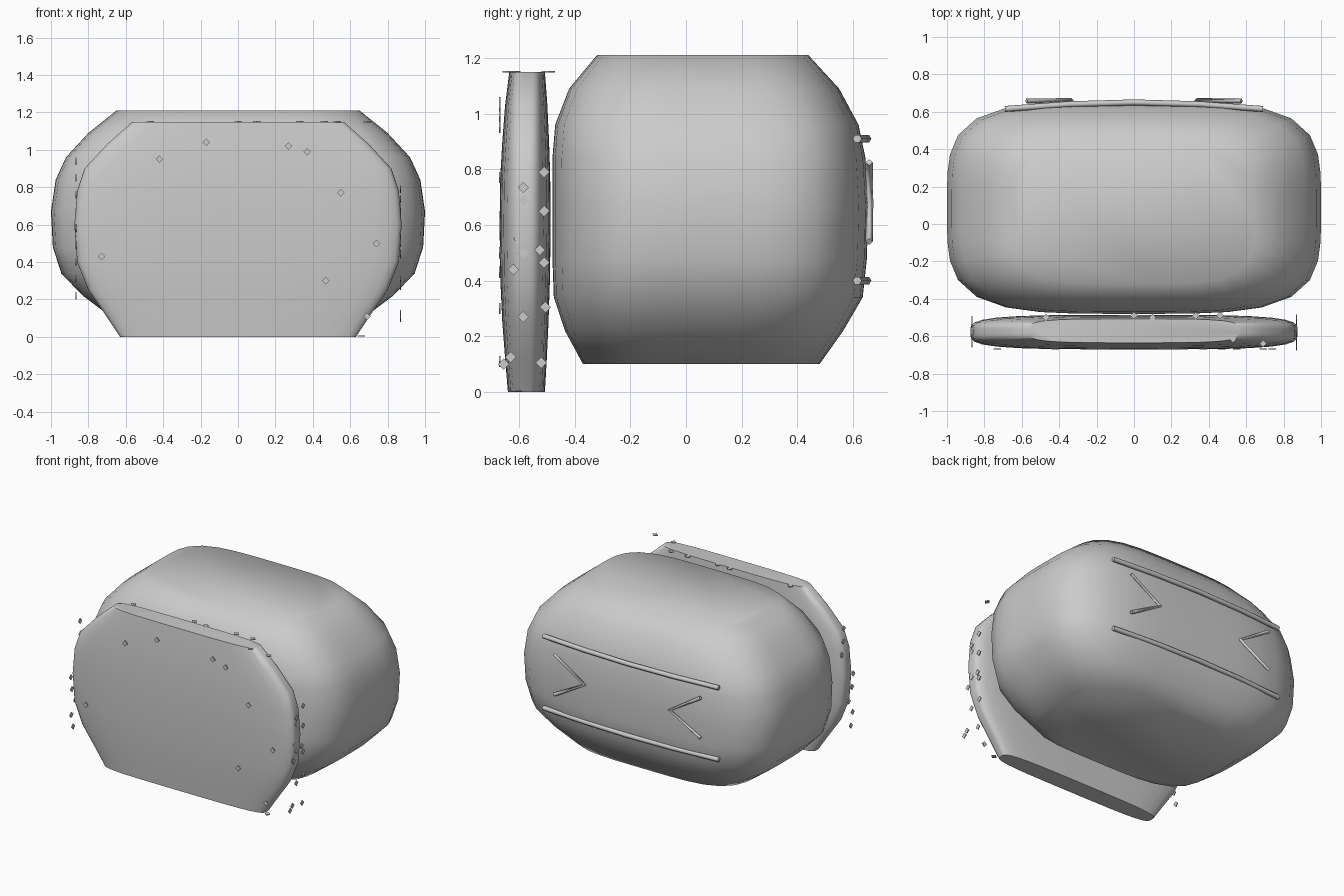
import bpy, bmesh, math, random

if "Cube" in bpy.data.objects:
    bpy.data.objects.remove(bpy.data.objects["Cube"])

random.seed(4)


def loft(name, rings, power, segs, angle):
    """Stack of rounded-rectangle rings: (z, half width, y front, y back)."""
    bm = bmesh.new()
    loops = []
    for z, hx, y0, y1 in rings:
        loop = []
        for i in range(segs):
            t = 2 * math.pi * i / segs
            c, s = math.cos(t), math.sin(t)
            r = (abs(c) ** power + abs(s) ** power) ** (-1 / power)
            loop.append(bm.verts.new((hx * c * r, (y0 + y1) / 2 + (y1 - y0) / 2 * s * r, z)))
        loops.append(loop)
    for a, b in zip(loops, loops[1:]):
        for i in range(segs):
            j = (i + 1) % segs
            bm.faces.new((a[i], a[j], b[j], b[i]))
    bm.faces.new(loops[0][::-1])
    bm.faces.new(loops[-1])
    me = bpy.data.meshes.new(name)
    bm.to_mesh(me)
    bm.free()
    ob = bpy.data.objects.new(name, me)
    bpy.context.collection.objects.link(ob)
    bpy.ops.object.select_all(action='DESELECT')
    ob.select_set(True)
    bpy.context.view_layer.objects.active = ob
    bpy.ops.object.shade_smooth_by_angle(angle=math.radians(angle))
    return ob


def rod(name, points, radius, resolution):
    """Thin rod following a few points."""
    cu = bpy.data.curves.new(name, 'CURVE')
    cu.dimensions = '3D'
    cu.bevel_depth = radius
    cu.bevel_resolution = resolution
    cu.use_fill_caps = True
    sp = cu.splines.new('POLY')
    sp.points.add(len(points) - 1)
    for p, co in zip(sp.points, points):
        p.co = (*co, 1)
    ob = bpy.data.objects.new(name, cu)
    bpy.context.collection.objects.link(ob)
    bpy.ops.object.select_all(action='DESELECT')
    ob.select_set(True)
    bpy.context.view_layer.objects.active = ob
    bpy.ops.object.convert(target='MESH')


def stud(loc, rot=(0, 0, 0)):
    """Small flat diamond stud."""
    bpy.ops.mesh.primitive_cylinder_add(vertices=4, radius=0.02, depth=0.006,
                                        location=loc, rotation=rot)
    bpy.context.object.name = "diamond_stud"


# Main pillow-shaped body
loft("body", [
    (0.10, 0.67, -0.37, 0.48),
    (0.22, 0.83, -0.435, 0.565),
    (0.34, 0.945, -0.475, 0.635),
    (0.48, 0.99, -0.48, 0.65),
    (0.67, 1.00, -0.48, 0.655),
    (0.84, 0.975, -0.48, 0.645),
    (0.96, 0.92, -0.47, 0.62),
    (1.09, 0.80, -0.42, 0.55),
    (1.21, 0.65, -0.32, 0.44)], 4.0, 40, 60)

# Slim front panel
loft("front_panel", [
    (0.00, 0.63, -0.64, -0.507),
    (0.12, 0.71, -0.65, -0.50),
    (0.25, 0.80, -0.66, -0.494),
    (0.40, 0.86, -0.667, -0.489),
    (0.60, 0.875, -0.67, -0.486),
    (0.78, 0.86, -0.667, -0.488),
    (0.90, 0.82, -0.66, -0.492),
    (1.03, 0.70, -0.65, -0.498),
    (1.15, 0.565, -0.635, -0.507)], 4.0, 48, 55)

# Two bowed rails on the back
for z in (0.40, 0.91):
    rod("back_rail", [(-0.69, 0.615, z), (-0.35, 0.64, z), (0, 0.65, z),
                      (0.35, 0.64, z), (0.69, 0.615, z)], 0.016, 1)

# Inward-pointing chevrons between the rails
for s in (-1, 1):
    rod("chevron", [(s * 0.575, 0.658, 0.825), (s * 0.335, 0.66, 0.675),
                    (s * 0.575, 0.658, 0.54)], 0.013, 0)

# Diamond studs on the panel face
face = [(-0.42, 0.95), (-0.17, 1.04), (0.27, 1.02), (0.37, 0.99), (0.55, 0.77),
        (0.74, 0.50), (-0.73, 0.43), (0.47, 0.30), (0.69, 0.11)]
for x, z in face:
    stud((x, -0.669, z), (math.pi / 2, 0, 0))

# Diamond studs along both sides
side = [(-0.51, 0.79), (-0.585, 0.735), (-0.583, 0.69), (-0.51, 0.65), (-0.60, 0.55),
        (-0.585, 0.50), (-0.525, 0.51), (-0.62, 0.44), (-0.51, 0.465), (-0.505, 0.305),
        (-0.585, 0.27), (-0.63, 0.125), (-0.655, 0.10), (-0.52, 0.105)]
for y, z in side:
    stud((0.868, y, z), (0, math.pi / 2, 0))
for i in range(9):
    stud((-0.866, random.uniform(-0.65, -0.5), 0.22 + 0.09 * i), (0, math.pi / 2, 0))

# Diamond studs along the top and bottom edges
for x, y in [(0, -0.49), (0.10, -0.50), (0.33, -0.49), (0.46, -0.49),
             (0.53, -0.615), (0.69, -0.64), (-0.47, -0.50)]:
    stud((x, y, 1.15))
for x in (-0.5, -0.2, 0.15, 0.45, 0.66):
    stud((x, random.uniform(-0.62, -0.52), 0.004))
